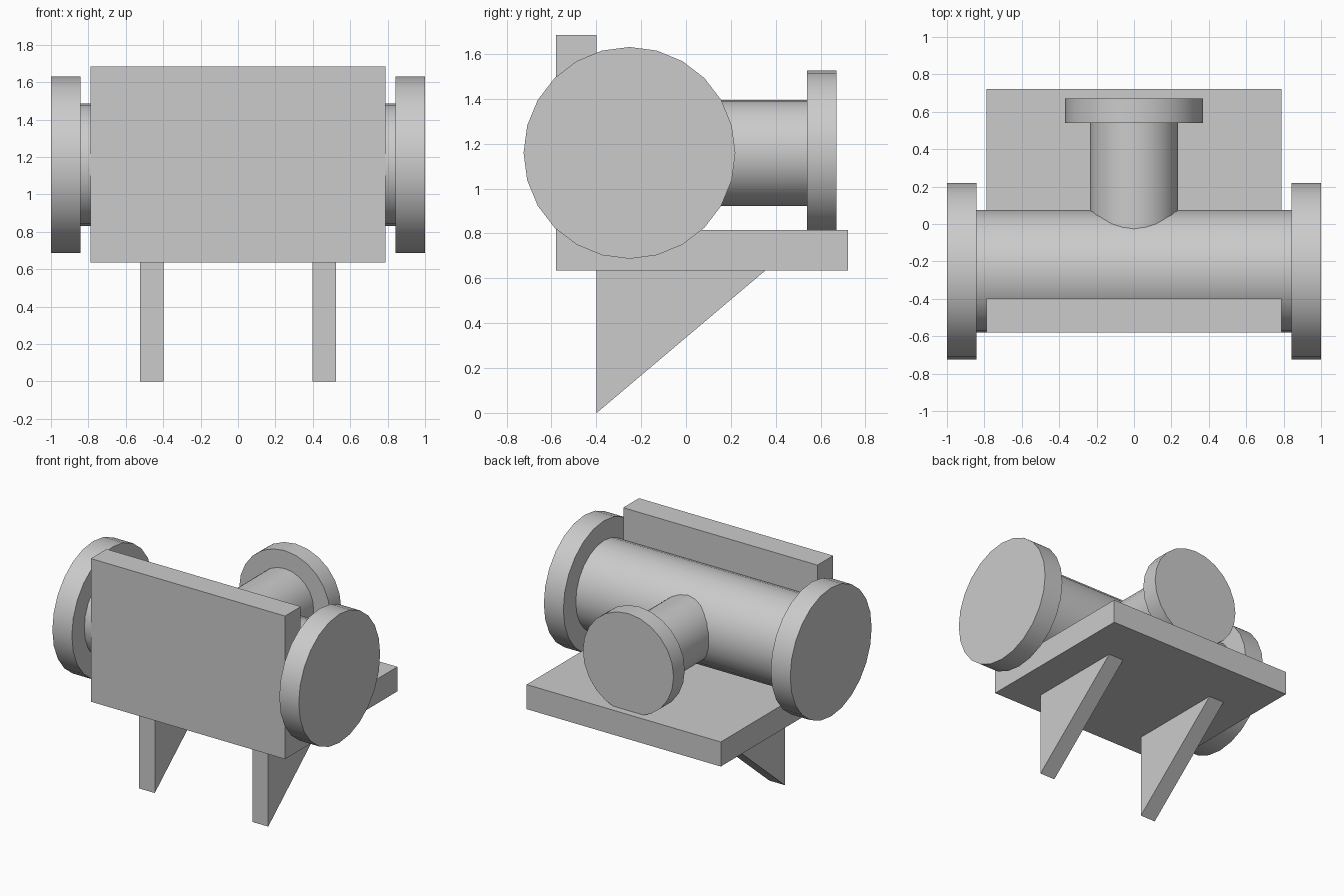
import bpy
import bmesh
from math import pi, radians
from mathutils import Matrix, Vector

cube = bpy.data.objects.get("Cube")
if cube:
    bpy.data.objects.remove(cube, do_unlink=True)

# Single grey material
grey = bpy.data.materials.new("light grey")
grey.use_nodes = True
grey.diffuse_color = (0.6, 0.6, 0.6, 1)
grey.node_tree.nodes["Principled BSDF"].inputs["Base Color"].default_value = (0.6, 0.6, 0.6, 1)

AXIS_Y, AXIS_Z = -0.252, 1.159   # main pipe centre line


def finish(name, bm, smooth=False):
    bmesh.ops.recalc_face_normals(bm, faces=bm.faces)
    mesh = bpy.data.meshes.new(name)
    bm.to_mesh(mesh)
    bm.free()
    mesh.materials.append(grey)
    obj = bpy.data.objects.new(name, mesh)
    bpy.context.collection.objects.link(obj)
    if smooth:
        bpy.ops.object.select_all(action="DESELECT")
        obj.select_set(True)
        bpy.context.view_layer.objects.active = obj
        bpy.ops.object.shade_smooth_by_angle(angle=radians(30))
    return obj


def cylinder(name, start, end, radius):
    """Closed 24-sided cylinder between two points."""
    start, end = Vector(start), Vector(end)
    axis = end - start
    turn = Matrix.Rotation(pi / 2, 4, "Y" if abs(axis.x) > abs(axis.y) else "X")
    bm = bmesh.new()
    bmesh.ops.create_cone(bm, cap_ends=True, segments=24, radius1=radius, radius2=radius,
                          depth=axis.length, matrix=Matrix.Translation((start + end) / 2) @ turn)
    return finish(name, bm, smooth=True)


def extrude_x(name, profile, x0, x1):
    """Prism with a (y, z) profile running along x."""
    bm = bmesh.new()
    face = bm.faces.new([bm.verts.new((x0, y, z)) for y, z in profile])
    swept = bmesh.ops.extrude_face_region(bm, geom=[face])["geom"]
    bmesh.ops.translate(bm, vec=(x1 - x0, 0, 0),
                        verts=[v for v in swept if isinstance(v, bmesh.types.BMVert)])
    return finish(name, bm)


# Main pipe with an end flange on each side
cylinder("main_pipe", (-0.9, AXIS_Y, AXIS_Z), (0.9, AXIS_Y, AXIS_Z), 0.3275)
for side, s in (("left", 1), ("right", -1)):
    cylinder(side + "_flange", (s * 0.842, AXIS_Y, AXIS_Z), (s, AXIS_Y, AXIS_Z), 0.472)

# Branch pipe and its flange, pointing backwards
cylinder("branch_pipe", (0, AXIS_Y, AXIS_Z), (0, 0.6, AXIS_Z), 0.236)
cylinder("branch_flange", (0, 0.54, AXIS_Z), (0, 0.67, AXIS_Z), 0.368)

# L-shaped bracket: upright front plate and shelf in one piece
extrude_x("bracket", [(-0.58, 0.635), (0.722, 0.635), (0.722, 0.815),
                      (-0.398, 0.815), (-0.398, 1.685), (-0.58, 1.685)], -0.788, 0.788)

# Triangular support legs
for side, s in (("left", 1), ("right", -1)):
    extrude_x(side + "_leg", [(-0.398, 0), (0.354, 0.635), (-0.398, 0.635)], s * 0.397, s * 0.524)
